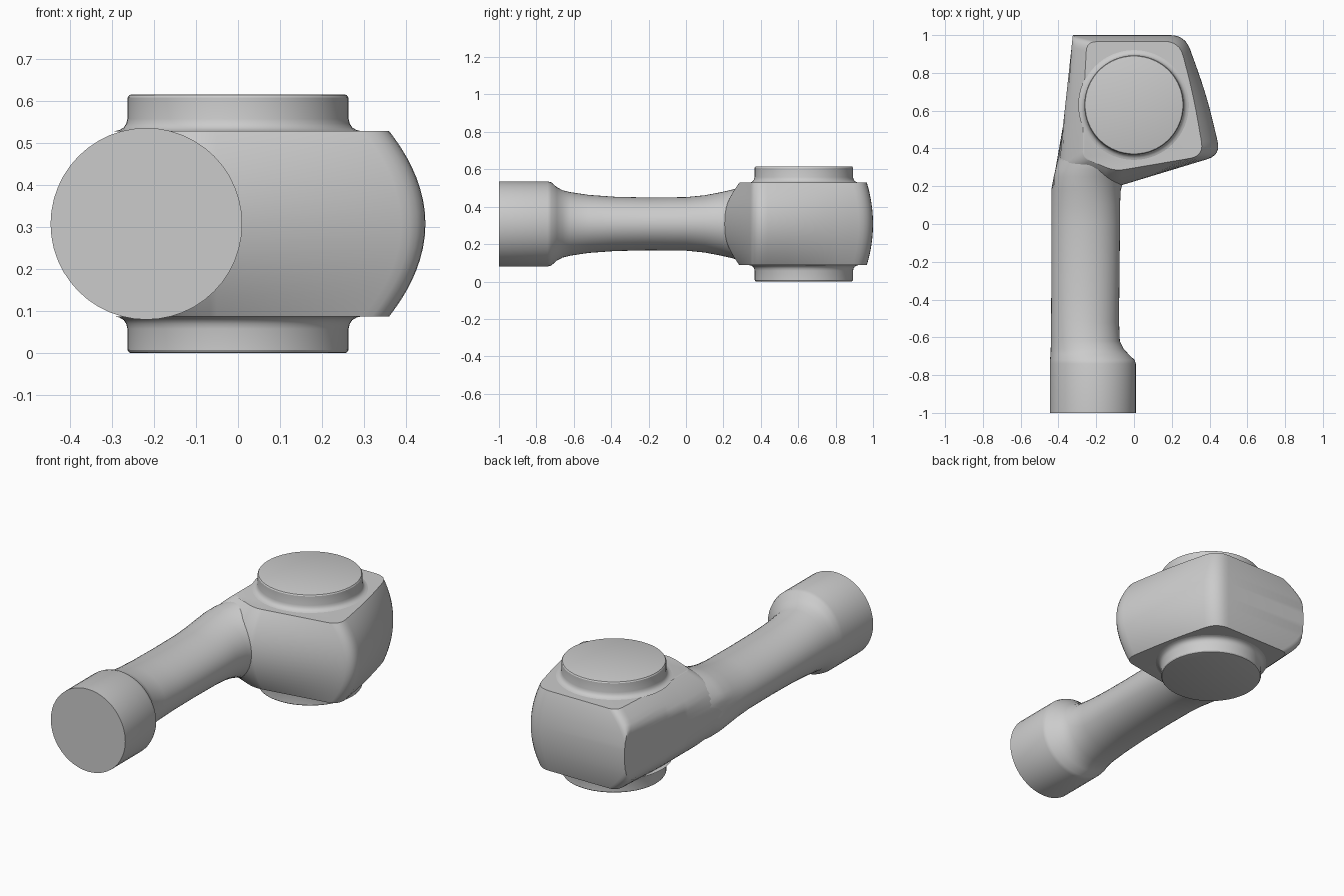
import bpy, bmesh, math
from mathutils import Vector

cube = bpy.data.objects.get("Cube")
if cube:
    bpy.data.objects.remove(cube)

grey = bpy.data.materials.new("plain_grey")
grey.use_nodes = True
grey.diffuse_color = (0.6, 0.6, 0.6, 1)
grey.node_tree.nodes["Principled BSDF"].inputs["Base Color"].default_value = (0.6, 0.6, 0.6, 1)

MID = 0.308   # height of the symmetry plane


def loft(name, rings, angle):
    """Skin a list of equal-length closed rings and cap both ends."""
    bm = bmesh.new()
    loops = [[bm.verts.new(p) for p in ring] for ring in rings]
    n = len(loops[0])
    for a, b in zip(loops, loops[1:]):
        for i in range(n):
            j = (i + 1) % n
            bm.faces.new((a[i], a[j], b[j], b[i]))
    bm.faces.new(loops[0][::-1])
    bm.faces.new(loops[-1])
    bmesh.ops.remove_doubles(bm, verts=bm.verts, dist=0.0005)
    bmesh.ops.recalc_face_normals(bm, faces=bm.faces)
    mesh = bpy.data.meshes.new(name)
    bm.to_mesh(mesh)
    bm.free()
    mesh.materials.append(grey)
    obj = bpy.data.objects.new(name, mesh)
    bpy.context.collection.objects.link(obj)
    bpy.ops.object.select_all(action='DESELECT')
    obj.select_set(True)
    bpy.context.view_layer.objects.active = obj
    bpy.ops.object.shade_smooth_by_angle(angle=math.radians(angle))
    return obj


def trim(x, y):
    """Flat cut along the outer side of the head."""
    if y < 0.25:
        return x
    return max(x, -0.425 + 0.078 * (y - 0.25) / 0.72 + 0.02 * min(1, (y - 0.25) / 0.15))


# Arm: round collar narrowing to an oval shank that flares into the head
stations = [  # y, centre x, half width, half height
    (-1.0, -0.218, 0.228, 0.228), (-0.74, -0.218, 0.228, 0.228),
    (-0.72, -0.221, 0.224, 0.222), (-0.69, -0.235, 0.207, 0.196),
    (-0.66, -0.248, 0.193, 0.18), (-0.62, -0.257, 0.182, 0.17),
    (-0.52, -0.259, 0.18, 0.155), (-0.38, -0.258, 0.18, 0.145),
    (-0.2, -0.257, 0.181, 0.141), (0.0, -0.256, 0.182, 0.143),
    (0.1, -0.256, 0.182, 0.153), (0.18, -0.254, 0.184, 0.168),
    (0.25, -0.244, 0.194, 0.184), (0.29, -0.225, 0.205, 0.197),
    (0.34, -0.2, 0.21, 0.21), (0.4, -0.18, 0.21, 0.217),
    (0.5, -0.16, 0.2, 0.218), (0.65, -0.15, 0.18, 0.21)]
rings = []
for y, cx, hw, hh in stations:
    turn = [2 * math.pi * i / 48 for i in range(48)]
    rings.append([(trim(cx + hw * math.cos(t), y), y, MID + hh * math.sin(t)) for t in turn])
loft("arm_with_collar", rings, 35)


def rounded(corners, steps=6):
    """Round each corner of a polygon with a short curve."""
    out = []
    for i, (p, r) in enumerate(corners):
        a = p + (corners[i - 1][0] - p).normalized() * r
        b = p + (corners[(i + 1) % len(corners)][0] - p).normalized() * r
        for k in range(steps + 1):
            t = k / steps
            out.append(a * (1 - t) ** 2 + p * 2 * t * (1 - t) + b * t * t)
    return out


# Head: barrel-sided block; each corner has its mid-height and top position
outline = [  # mid, top, rounding
    ((-0.385, 1.0), (-0.25, 0.965), 0.05), ((-0.4, 0.6), (-0.27, 0.6), 0.08),
    ((-0.42, 0.24), (-0.27, 0.35), 0.04), ((-0.1, 0.195), (-0.1, 0.28), 0.05),
    ((0.46, 0.365), (0.37, 0.36), 0.075), ((0.385, 0.68), (0.315, 0.68), 0.14),
    ((0.27, 1.0), (0.24, 0.967), 0.08)]
rings = []
LAYERS = 24
for k in range(LAYERS + 1):
    s = -math.cos(math.pi * k / LAYERS)
    bulge = 1 - s * s
    corners = [(Vector(top).lerp(Vector(mid), bulge), r) for mid, top, r in outline]
    rings.append([(trim(p.x, p.y), p.y, MID + 0.221 * s) for p in rounded(corners)])
loft("joint_head", rings, 35)

# Round bosses above and below the head, with a chamfered rim and flared foot
profile = [(0.253, 0.308), (0.259, 0.306), (0.263, 0.3), (0.263, 0.25),
           (0.266, 0.238), (0.272, 0.229), (0.282, 0.223), (0.295, 0.22)]
for name, side in (("upper_boss", 1), ("lower_boss", -1)):
    turn = [2 * math.pi * i / 64 for i in range(64)]
    loft(name, [[(r * math.cos(t), 0.63 + r * math.sin(t), MID + side * h) for t in turn]
                for r, h in profile], 30)
